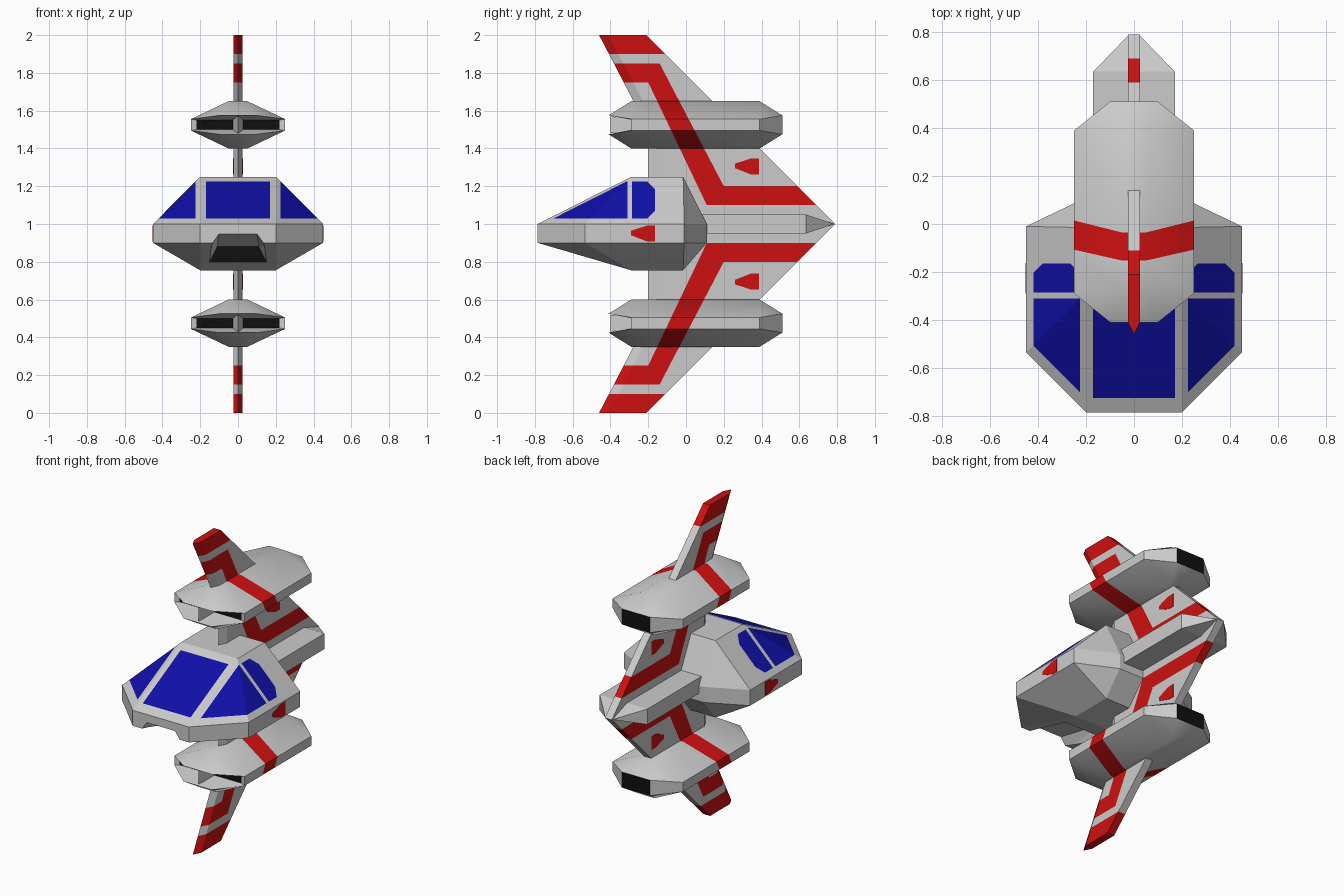
import bpy
import bmesh
from math import radians

cube = bpy.data.objects.get("Cube")
if cube:
    bpy.data.objects.remove(cube, do_unlink=True)


def material(name, color):
    m = bpy.data.materials.new(name)
    m.use_nodes = True
    m.diffuse_color = (*color, 1)
    bsdf = next(n for n in m.node_tree.nodes if n.type == 'BSDF_PRINCIPLED')
    bsdf.inputs["Base Color"].default_value = (*color, 1)
    return m


GREY, RED, BLUE, BLACK = range(4)
MATERIALS = [
    material("light grey hull", (0.6, 0.6, 0.6)),
    material("red trim", (0.62, 0.005, 0.005)),
    material("blue glass", (0.005, 0.005, 0.4)),
    material("black opening", (0.005, 0.005, 0.005)),
]
MID = 1.0  # all parts are built around the ship's centre height


def both_sides(points):
    return points + [(-x, y, z) for x, y, z in points if x]


def hull(points):
    bm = bmesh.new()
    for p in points:
        bm.verts.new(p)
    bmesh.ops.convex_hull(bm, input=bm.verts[:])
    bmesh.ops.dissolve_limit(bm, angle_limit=0.01, verts=bm.verts[:], edges=bm.edges[:])
    return bm


def loft(sections, cap_start=True, cap_end=True):
    bm = bmesh.new()
    rings = [[bm.verts.new(p) for p in s] for s in sections]
    for a, b in zip(rings, rings[1:]):
        for i in range(len(a)):
            j = (i + 1) % len(a)
            bm.faces.new((a[i], a[j], b[j], b[i]))
    if cap_start:
        bm.faces.new(rings[0])
    if cap_end:
        bm.faces.new(rings[-1])
    return bm


def cut(bm, co, normal):
    geom = bm.verts[:] + bm.edges[:] + bm.faces[:]
    bmesh.ops.bisect_plane(bm, geom=geom, dist=1e-5, plane_co=co, plane_no=normal)


def paint(bm, rule, index):
    for f in bm.faces:
        if rule(f):
            f.material_index = index


def finish(bm, name, mirror="", smooth=False):
    bmesh.ops.recalc_face_normals(bm, faces=bm.faces[:])
    mesh = bpy.data.meshes.new(name)
    bm.to_mesh(mesh)
    bm.free()
    for m in MATERIALS:
        mesh.materials.append(m)
    ob = bpy.data.objects.new(name, mesh)
    ob.location.z = MID
    bpy.context.collection.objects.link(ob)
    if smooth:
        bpy.ops.object.select_all(action='DESELECT')
        ob.select_set(True)
        bpy.context.view_layer.objects.active = ob
        bpy.ops.object.shade_smooth_by_angle(angle=radians(30))
    if mirror:
        mod = ob.modifiers.new("mirror", 'MIRROR')
        mod.use_axis = ["X" in mirror, "Y" in mirror, "Z" in mirror]
    return ob


# Slanted stripe edges shared by the fin and the engine pods
FRONT_LOW, FRONT_HIGH = (0.11, 0.1), (-0.2, 0.75)
REAR_LOW, REAR_HIGH = (0.2, 0.2), (-0.14, 0.85)


def slant(low, high, h):
    return low[0] + (high[0] - low[0]) * (h - low[1]) / (high[1] - low[1])


def cut_stripe(bm):
    for low, high in ((FRONT_LOW, FRONT_HIGH), (REAR_LOW, REAR_HIGH)):
        cut(bm, (0, *low), (0, high[1] - low[1], low[0] - high[0]))


def on_stripe(f):
    _, y, h = f.calc_center_median()
    if h > 0.9:
        return True
    behind = h < 0.2 or y < slant(REAR_LOW, REAR_HIGH, h)
    ahead = h > 0.75 or y > slant(FRONT_LOW, FRONT_HIGH, h)
    return 0.1 < h < 0.85 and behind and ahead


# Swept fin with a sharpened leading edge, mirrored above and below
def fin_section(h, front):
    s, rear, t = front + 0.05, 0.79 - h, 0.025
    return [(0, front, h), (t, s, h), (t, rear, h), (-t, rear, h), (-t, s, h)]


fin = loft([fin_section(0, -0.2), fin_section(0.5, -0.2), fin_section(1, -0.46)],
           cap_start=False)
for level in (0.1, 0.2, 0.75, 0.85, 0.9):
    cut(fin, (0, 0, level), (0, 0, 1))
cut_stripe(fin)
paint(fin, on_stripe, RED)
finish(fin, "fins", "Z")

# Engine pods
pod_points = []
for y_end, y_side in ((-0.41, -0.29), (0.51, 0.39)):
    pod_points += [(0.1, y_end, 0.575), (0.1, y_end, 0.475),
                   (0.25, y_side, 0.555), (0.25, y_side, 0.495),
                   (0.05, y_side, 0.65), (0.05, y_side, 0.4)]
pod = hull(both_sides(pod_points))
pod.normal_update()
paint(pod, lambda f: f.normal.y > 0.95, BLACK)
# open the intake and push its rim back to a dark wall
mouth = [f for f in pod.faces if abs(f.normal.z) < 0.1 and f.normal.y < -0.5]
bmesh.ops.delete(pod, geom=mouth, context='FACES')
rim = [e for e in pod.edges if e.is_boundary]
made = bmesh.ops.extrude_edge_only(pod, edges=rim)["geom"]
for v in (g for g in made if isinstance(g, bmesh.types.BMVert)):
    v.co.x *= 0.88
    v.co.y = -0.28
    v.co.z = 0.55 if v.co.z > 0.525 else 0.5
wall = bmesh.ops.holes_fill(pod, edges=[e for e in pod.edges if e.is_boundary], sides=0)
for f in wall["faces"]:
    f.material_index = BLACK
cut_stripe(pod)
paint(pod, on_stripe, RED)
finish(pod, "engine_pods", "Z", smooth=True)

# Wedge dividing each intake
finish(hull(both_sides([(0, -0.4, 0.57), (0, -0.4, 0.48),
                        (0.03, -0.27, 0.555), (0.03, -0.27, 0.495)])),
       "intake_dividers", "Z")

# Tail boom
finish(hull(both_sides([(0.17, y, z) for y in (-0.1, 0.635) for z in (-0.05, 0.05)]
                       + [(0.025, 0.785, 0)])), "tail_boom")

# Cockpit body with a vertical belt and a flat roof and floor
body = []
for z in (0, -0.1):
    body += [(0.2, -0.785, z), (0.45, -0.535, z), (0.45, -0.01, z), (0.2, 0.11, z)]
for z in (0.25, -0.245):
    body += [(0.2, -0.29, z), (0.2, -0.015, z)]
cockpit = hull(both_sides(body))

# Window outlines cut into the sloping canopy
for z in (0.03, 0.225):
    cut(cockpit, (0, 0, z), (0, 0, 1))
for x in (0.17, 0.225):
    cut(cockpit, (x, 0, 0), (1, 0, 0))
    cut(cockpit, (-x, 0, 0), (1, 0, 0))
for y in (-0.31, -0.285, -0.165):
    cut(cockpit, (0, y, 0), (0, 1, 0))
cut(cockpit, (0, -0.205, 0.225), (0, 1, 1))
cut(cockpit, (0, -0.205, 0.03), (0, 1, -1))


def is_glass(f):
    x, y, h = f.calc_center_median()
    x = abs(x)
    if not 0.03 < h < 0.225:
        return False
    if x < 0.17:
        return y < -0.285
    side = y < -0.31 or -0.285 < y < -0.165
    return x > 0.225 and side and y + h < 0.02 and y - h < -0.235


paint(cockpit, is_glass, BLUE)
cockpit_ob = finish(cockpit, "cockpit")

# Recess under the nose
notch = hull(both_sides([(0.1, -0.8, -0.05), (0.15, -0.8, -0.12), (0.15, -0.8, -0.22),
                         (0.11, -0.44, -0.12), (0.16, -0.44, -0.22)]))
paint(notch, lambda f: f.calc_center_median().y > -0.45, BLACK)
cutter = finish(notch, "nose_recess_cutter")
cutter.hide_render = True
boolean = cockpit_ob.modifiers.new("nose recess", 'BOOLEAN')
boolean.operation = 'DIFFERENCE'
boolean.solver = 'EXACT'
boolean.object = cutter
bpy.ops.object.select_all(action='DESELECT')
cockpit_ob.select_set(True)
bpy.context.view_layer.objects.active = cockpit_ob
bpy.ops.object.modifier_apply(modifier=boolean.name)
bpy.data.objects.remove(cutter, do_unlink=True)

# Small red arrow marks on the fins and the cockpit sides
ARROW = [(0.26, 0.295), (0.26, 0.32), (0.345, 0.347), (0.387, 0.347),
         (0.387, 0.262), (0.345, 0.262)]


def arrow(name, x, dy, dz, mirror):
    bm = loft([[(px, y + dy, z + dz) for y, z in ARROW] for px in (x - 0.004, x + 0.002)])
    paint(bm, lambda f: True, RED)
    finish(bm, name, mirror)


arrow("fin_marks", 0.025, 0, 0, "XZ")
arrow("cockpit_marks", 0.45, -0.55, -0.355, "X")
